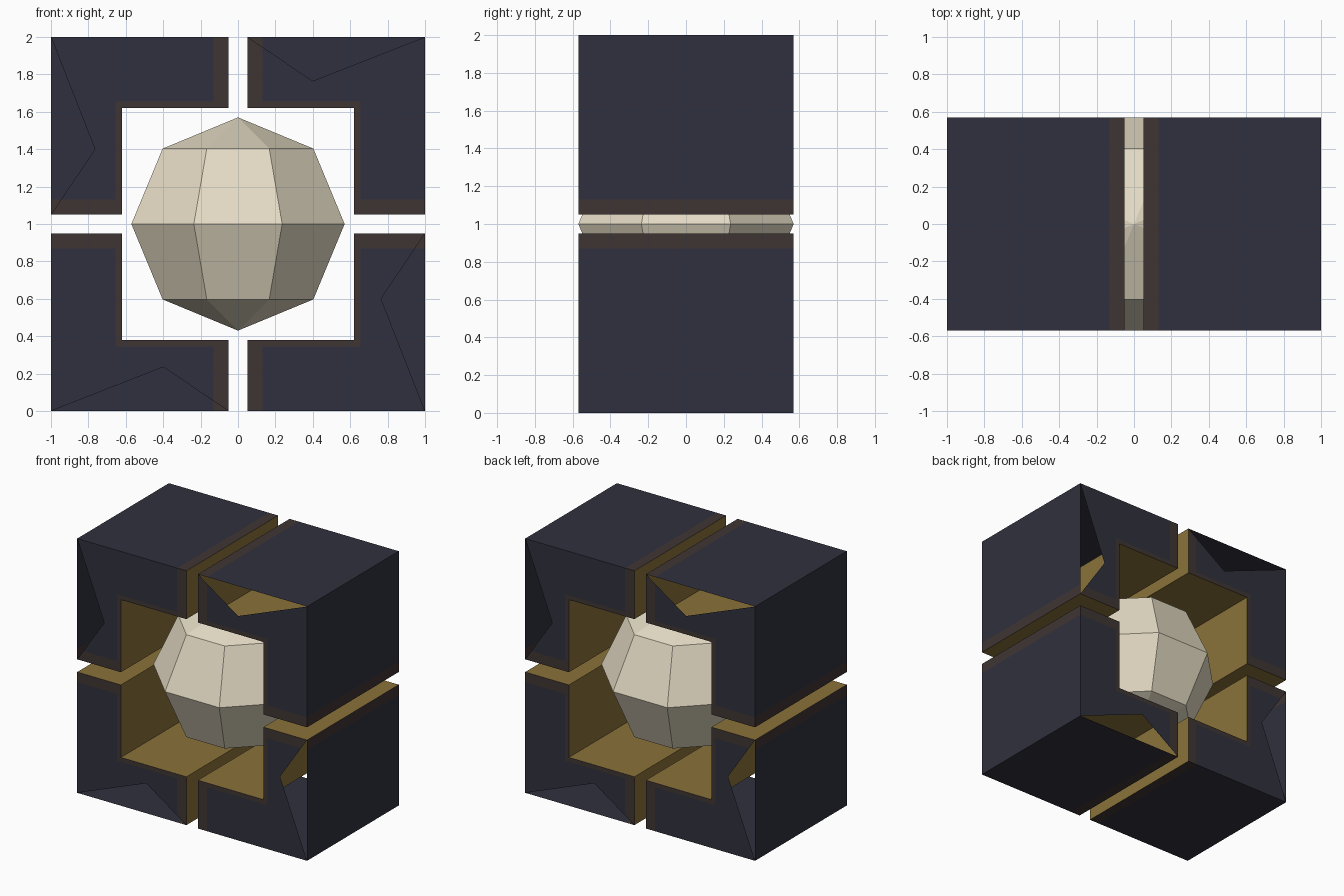
import bpy, bmesh
from math import pi, cos
from mathutils import Vector

cube = bpy.data.objects.get("Cube")
if cube:
    bpy.data.objects.remove(cube, do_unlink=True)


def srgb(h):
    vals = [int(h[i:i + 2], 16) / 255 for i in (0, 2, 4)]
    return [((v + .055) / 1.055) ** 2.4 if v > .04 else v / 12.92 for v in vals] + [1]


def material(name, h):
    m = bpy.data.materials.new(name)
    m.use_nodes = True
    m.diffuse_color = srgb(h)
    m.node_tree.nodes["Principled BSDF"].inputs["Base Color"].default_value = srgb(h)
    return m


shell_mats = [material("dark slate", "30303e"),
              material("brown trim", "3e3533"),
              material("old gold", "8a723a")]
ivory = material("ivory", "e4dbc4")

GAP, INNER, DEPTH = .05, .62, .57
BAND, THIN = .13, .655

# Hollow corner shell: an L outline, with a triangular opening in each end panel
outline = [(GAP, 1), (GAP, INNER), (INNER, INNER), (INNER, GAP), (1, GAP), (1, 1)]
bm = bmesh.new()
front = [bm.verts.new((x, -DEPTH, z)) for x, z in outline]
back = [bm.verts.new((x, DEPTH, z)) for x, z in outline]
for i in range(len(outline)):
    j = (i + 1) % len(outline)
    bm.faces.new((front[j], front[i], back[i], back[j]))
top_notch = bm.verts.new((.4, -DEPTH, .765))
side_notch = bm.verts.new((.765, DEPTH, .4))
bm.faces.new(front + [top_notch])
bm.faces.new(list(reversed(back[:5] + [side_notch, back[5]])))

# Cut the trim bands into the panels
for axis in (Vector((1, 0, 0)), Vector((0, 0, 1))):
    for d in (BAND, THIN):
        bmesh.ops.bisect_plane(bm, geom=bm.verts[:] + bm.edges[:] + bm.faces[:],
                               plane_co=axis * d, plane_no=axis)

# Gold on walls facing the middle, brown near the gaps, slate elsewhere
bm.normal_update()
for f in bm.faces:
    c = f.calc_center_median()
    if min(f.normal.x, f.normal.z) < -.5:
        f.material_index = 2
    elif c.x < BAND or c.z < BAND or (c.x < THIN and c.z < THIN):
        f.material_index = 1
mesh = bpy.data.meshes.new("corner_shell")
bm.to_mesh(mesh)
bm.free()
for m in shell_mats:
    mesh.materials.append(m)

# Four shells, each a half turn of the first about one axis
for name, turn in (("upper_left_shell", (0, 0, 0)), ("upper_right_shell", (0, 0, pi)),
                   ("lower_left_shell", (pi, 0, 0)), ("lower_right_shell", (0, pi, 0))):
    ob = bpy.data.objects.new(name, mesh)
    ob.location = (0, 0, 1)
    ob.rotation_euler = turn
    bpy.context.collection.objects.link(ob)

# Faceted core
bpy.ops.mesh.primitive_uv_sphere_add(segments=8, ring_count=4, radius=DEPTH,
                                     location=(0, 0, 1), rotation=(0, 0, pi / 8))
core = bpy.context.object
core.name = "core"
core.scale = (1 / cos(pi / 8), 1 / cos(pi / 8), 1)
core.data.materials.append(ivory)
bpy.ops.object.shade_flat()
